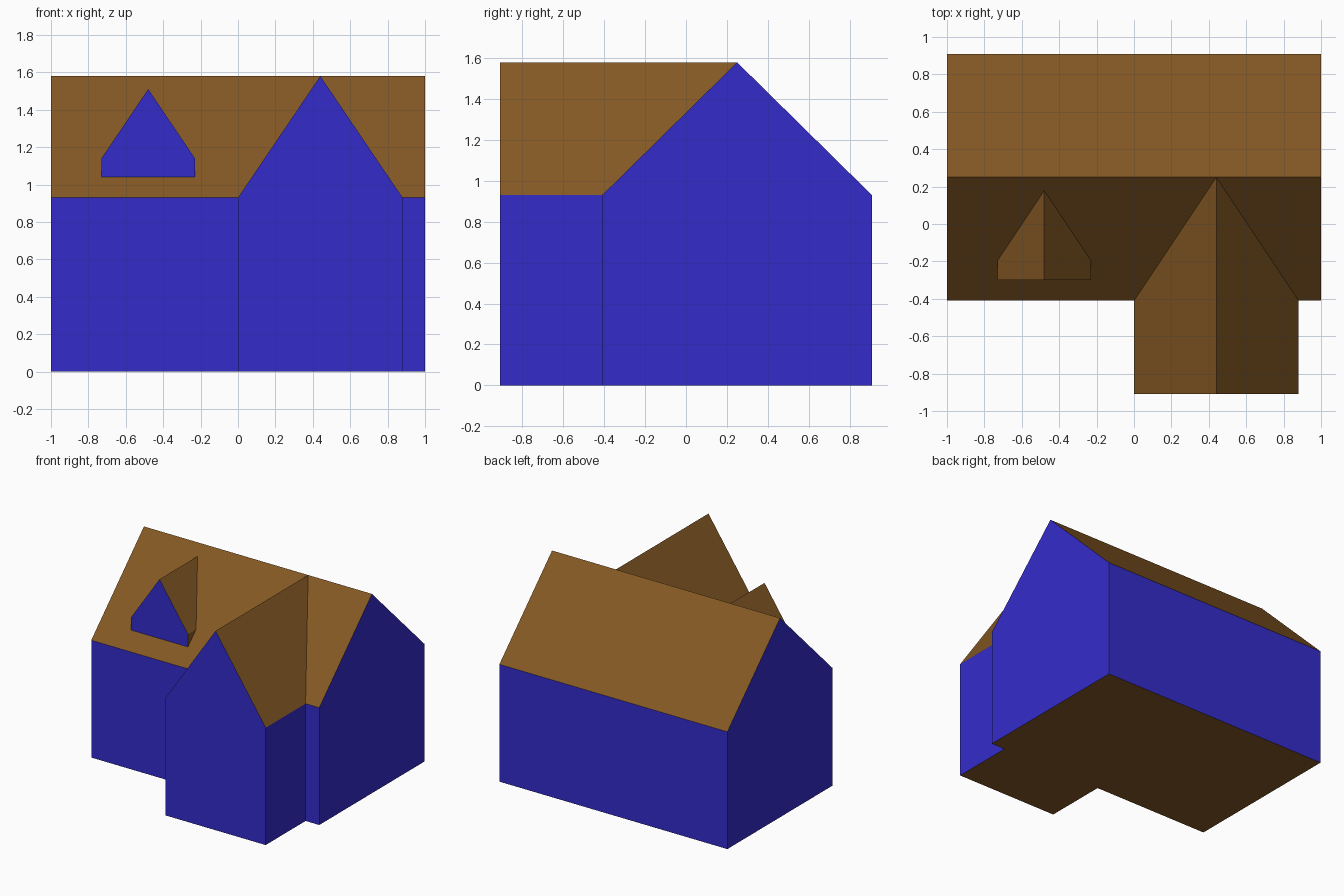
import bpy
import bmesh
from mathutils import Vector

if "Cube" in bpy.data.objects:
    bpy.data.objects.remove(bpy.data.objects["Cube"])

EAVE, RIDGE = 0.93, 1.58           # heights
FRONT, MID, BACK = -0.41, 0.25, 0.91   # depth of main front wall, ridge, back wall
WL, WC, WR, WF = 0.0, 0.44, 0.88, -0.91  # wing left, centre, right, front
DL, DC, DR = -0.73, -0.48, -0.23   # dormer left, centre, right
DB, DE, DT = 1.04, 1.14, 1.51      # dormer base, eave, ridge heights


def material(name, rgb):
    m = bpy.data.materials.new(name)
    m.diffuse_color = (*rgb, 1)
    m.use_nodes = True
    m.node_tree.nodes["Principled BSDF"].inputs["Base Color"].default_value = m.diffuse_color
    return m


WALL = material("blue wall", (0.0343, 0.0252, 0.597))
ROOF = material("brown roof", (0.235, 0.100, 0.0179))


def on_roof(x, z):
    """Point on the front slope of the main roof."""
    return (x, FRONT + (z - EAVE) * (MID - FRONT) / (RIDGE - EAVE), z)


def build(name, inside, walls, roofs):
    """Flat-faced part whose faces all point away from an inside point."""
    bm = bmesh.new()
    for index, polygons in enumerate((walls, roofs)):
        for points in polygons:
            face = bm.faces.new([bm.verts.new(p) for p in points])
            face.material_index = index
            face.normal_update()
            if face.normal.dot(face.verts[0].co - Vector(inside)) < 0:
                face.normal_flip()
    bmesh.ops.remove_doubles(bm, verts=bm.verts, dist=0.0005)
    mesh = bpy.data.meshes.new(name)
    bm.to_mesh(mesh)
    bm.free()
    mesh.materials.append(WALL)
    mesh.materials.append(ROOF)
    bpy.context.collection.objects.link(bpy.data.objects.new(name, mesh))


def wall(x0, y0, x1, y1):
    return [(x0, y0, 0), (x1, y1, 0), (x1, y1, EAVE), (x0, y0, EAVE)]


def floor(x0, x1, y0, y1):
    return [(x0, y0, 0), (x1, y0, 0), (x1, y1, 0), (x0, y1, 0)]


def end_gable(x):
    return [(x, FRONT, 0), (x, BACK, 0), (x, BACK, EAVE), (x, MID, RIDGE), (x, FRONT, EAVE)]


def slope(*points):
    return [on_roof(x, z) for x, z in points]


# Main house, with its front slope left open under the dormer and wing
build("main_house", (0, MID, 0.6),
      [wall(-1, FRONT, WL, FRONT), wall(WR, FRONT, 1, FRONT), wall(-1, BACK, 1, BACK),
       end_gable(-1), end_gable(1)],
      [[(-1, BACK, EAVE), (1, BACK, EAVE), (1, MID, RIDGE), (-1, MID, RIDGE)],
       slope((-1, EAVE), (DC, EAVE), (DC, DB), (DL, DB), (DL, DE), (DC, DT),
             (DC, RIDGE), (-1, RIDGE)),
       slope((DC, EAVE), (WL, EAVE), (WC, RIDGE), (DC, RIDGE), (DC, DT), (DR, DE),
             (DR, DB), (DC, DB)),
       slope((WR, EAVE), (1, EAVE), (1, RIDGE), (WC, RIDGE)),
       floor(-1, 1, FRONT, BACK)])

# Front wing, its roof running back into the main slope
build("front_wing", (WC, -0.6, 0.5),
      [wall(WL, WF, WL, FRONT), wall(WR, WF, WR, FRONT),
       [(WL, WF, 0), (WR, WF, 0), (WR, WF, EAVE), (WC, WF, RIDGE), (WL, WF, EAVE)]],
      [[(x, WF, EAVE), (WC, WF, RIDGE), on_roof(WC, RIDGE), on_roof(x, EAVE)]
       for x in (WL, WR)] + [floor(WL, WR, WF, FRONT)])

# Dormer: blue gable, brown cheeks and roof
DF = on_roof(DC, DB)[1]
build("dormer", (DC, DF + 0.08, 1.12),
      [[(DL, DF, DB), (DR, DF, DB), (DR, DF, DE), (DC, DF, DT), (DL, DF, DE)]],
      [[(x, DF, DE), (DC, DF, DT), on_roof(DC, DT), on_roof(x, DE)] for x in (DL, DR)]
      + [[(x, DF, DB), (x, DF, DE), on_roof(x, DE)] for x in (DL, DR)])
